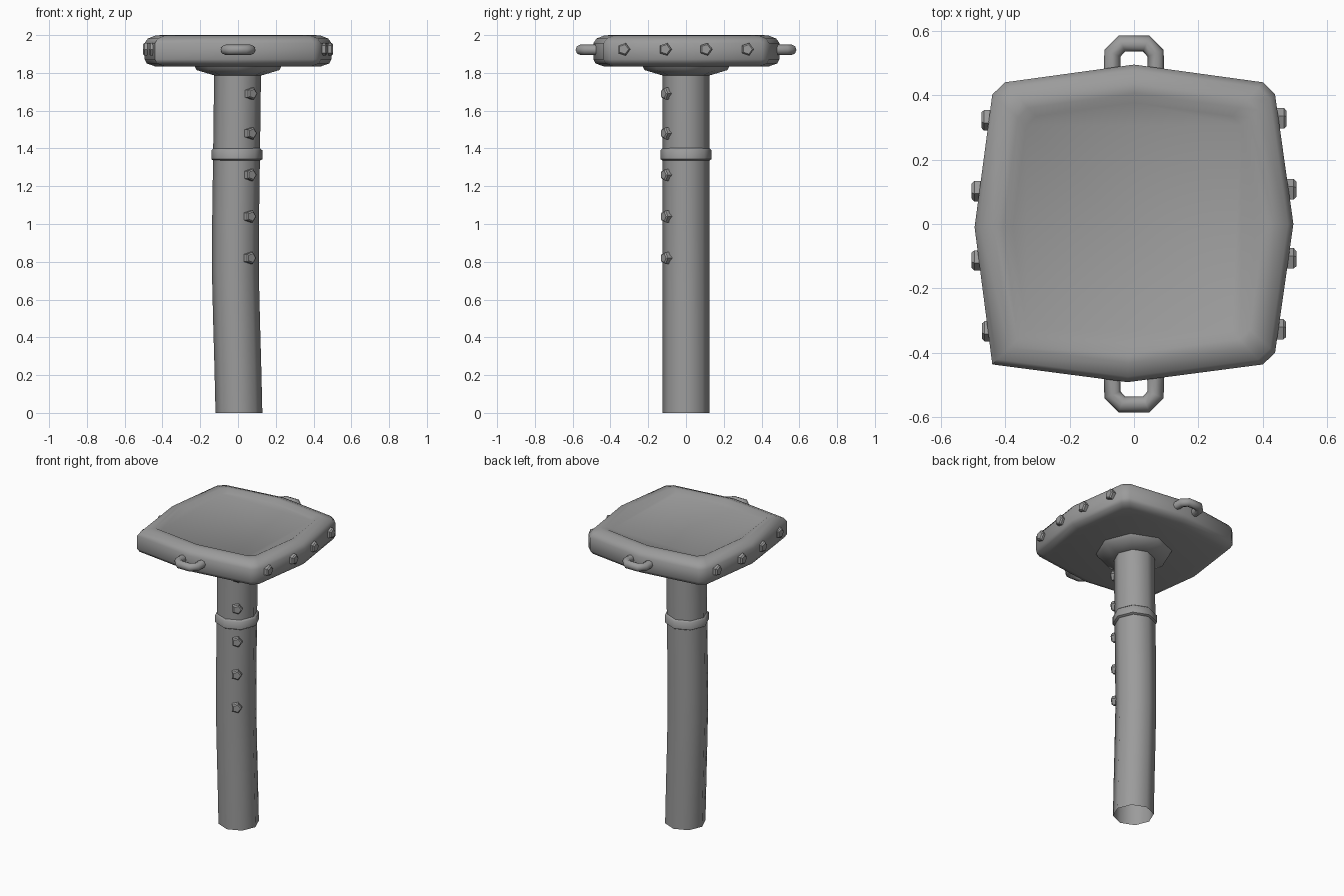
import bpy, bmesh, math
from mathutils import Vector, Matrix

if "Cube" in bpy.data.objects:
    bpy.data.objects.remove(bpy.data.objects["Cube"])

grey = bpy.data.materials.new("stone grey")
grey.diffuse_color = (0.33, 0.33, 0.33, 1)
grey.use_nodes = True
grey.node_tree.nodes["Principled BSDF"].inputs["Base Color"].default_value = grey.diffuse_color


def finish(name, bm, angle=50):
    bmesh.ops.recalc_face_normals(bm, faces=bm.faces)
    mesh = bpy.data.meshes.new(name)
    bm.to_mesh(mesh)
    bm.free()
    mesh.materials.append(grey)
    ob = bpy.data.objects.new(name, mesh)
    bpy.context.collection.objects.link(ob)
    bpy.ops.object.select_all(action='DESELECT')
    bpy.context.view_layer.objects.active = ob
    ob.select_set(True)
    bpy.ops.object.shade_smooth_by_angle(angle=math.radians(angle))
    return ob


def loft(name, rings, cap_start=True, cap_end=True, angle=50):
    """Skin a list of equal-length point rings."""
    bm = bmesh.new()
    loops = [[bm.verts.new(p) for p in ring] for ring in rings]
    n = len(loops[0])
    for a, b in zip(loops, loops[1:]):
        for i in range(n):
            j = (i + 1) % n
            bm.faces.new((a[i], a[j], b[j], b[i]))
    if cap_start:
        bm.faces.new(loops[0][::-1])
    if cap_end:
        bm.faces.new(loops[-1])
    return finish(name, bm, angle)


def circle(x, y, z, r, n=8):
    return [(x + r * math.cos(math.tau * i / n),
             y + r * math.sin(math.tau * i / n), z) for i in range(n)]


# Slightly bent hollow post, open at the bottom
bend = [(0, 0.005), (0.25, -0.001), (0.5, -0.008), (0.75, -0.014), (1.0, -0.013),
        (1.35, -0.008), (1.82, -0.002)]
loft("post", [circle(x, 0, z, 0.124) for z, x in bend], False, False)

# Raised collar around the post
loft("collar", [circle(-0.006, 0, z, r) for z, r in
                [(1.335, 0.122), (1.343, 0.135), (1.39, 0.135), (1.402, 0.122)]])

# Flange under the plate
loft("flange", [circle(0, 0, z, r) for z, r in
                [(1.785, 0.12), (1.815, 0.22), (1.845, 0.235)]])

# Plate: bowed square with three clipped corners and a recessed top
outline = [(0.495, 0), (0.438, 0.402), (0.40, 0.44), (0, 0.495),
           (-0.40, 0.44), (-0.44, 0.402), (-0.495, -0.01), (-0.44, -0.436),
           (-0.02, -0.491), (0.40, -0.436), (0.438, -0.40)]
profile = [(0.89, 1.835), (0.975, 1.85), (1, 1.872), (1, 1.957), (0.965, 1.982),
           (0.88, 1.998), (0.82, 2.0), (0.76, 1.982)]
loft("plate", [[(x * s, y * s, z) for x, y in outline] for s, z in profile])


# Five-sided studs with shallow domed ends
def stud(name, base, direction, length, r=0.035):
    rot = Vector(direction).to_track_quat('Z', 'Y').to_matrix()
    rings = [[Vector(base) + rot @ Vector(p) for p in circle(0, 0, z, k, 5)]
             for z, k in [(0, r), (length * 0.9, r), (length, r * 0.75)]]
    loft(name, rings, angle=30)


for side in (-1, 1):
    for y, tip in ((-0.33, 0.472), (-0.11, 0.504), (0.105, 0.504), (0.325, 0.474)):
        stud("plate_stud", (side * (tip - 0.08), y, 1.925), (side, 0, 0), 0.08)

lean = Vector((0.57, -0.82, 0)).normalized()
for z, x in ((0.82, -0.01), (1.04, -0.01), (1.26, -0.008), (1.48, -0.006), (1.69, -0.004)):
    stud("post_stud", Vector((x, 0, z)) + lean * 0.08, lean, 0.066, 0.033)

# Carrying loops at front and back
path = [(-0.067, 0.44), (-0.067, 0.53), (-0.038, 0.56),
        (0.038, 0.56), (0.067, 0.53), (0.067, 0.44)]
for side, name in ((-1, "front_loop"), (1, "back_loop")):
    rings = []
    for i, p in enumerate(path):
        here = Vector(p)
        a = (here - Vector(path[max(i - 1, 0)])).normalized()
        b = (Vector(path[min(i + 1, len(path) - 1)]) - here).normalized()
        t = (a + b).normalized()
        out = Vector((-t.y, t.x))
        rings.append([(here.x + out.x * c, side * (here.y + out.y * c), 1.922 + s)
                      for c, s, _ in circle(0, 0, 0, 0.027)])
    loft(name, rings, angle=60)
